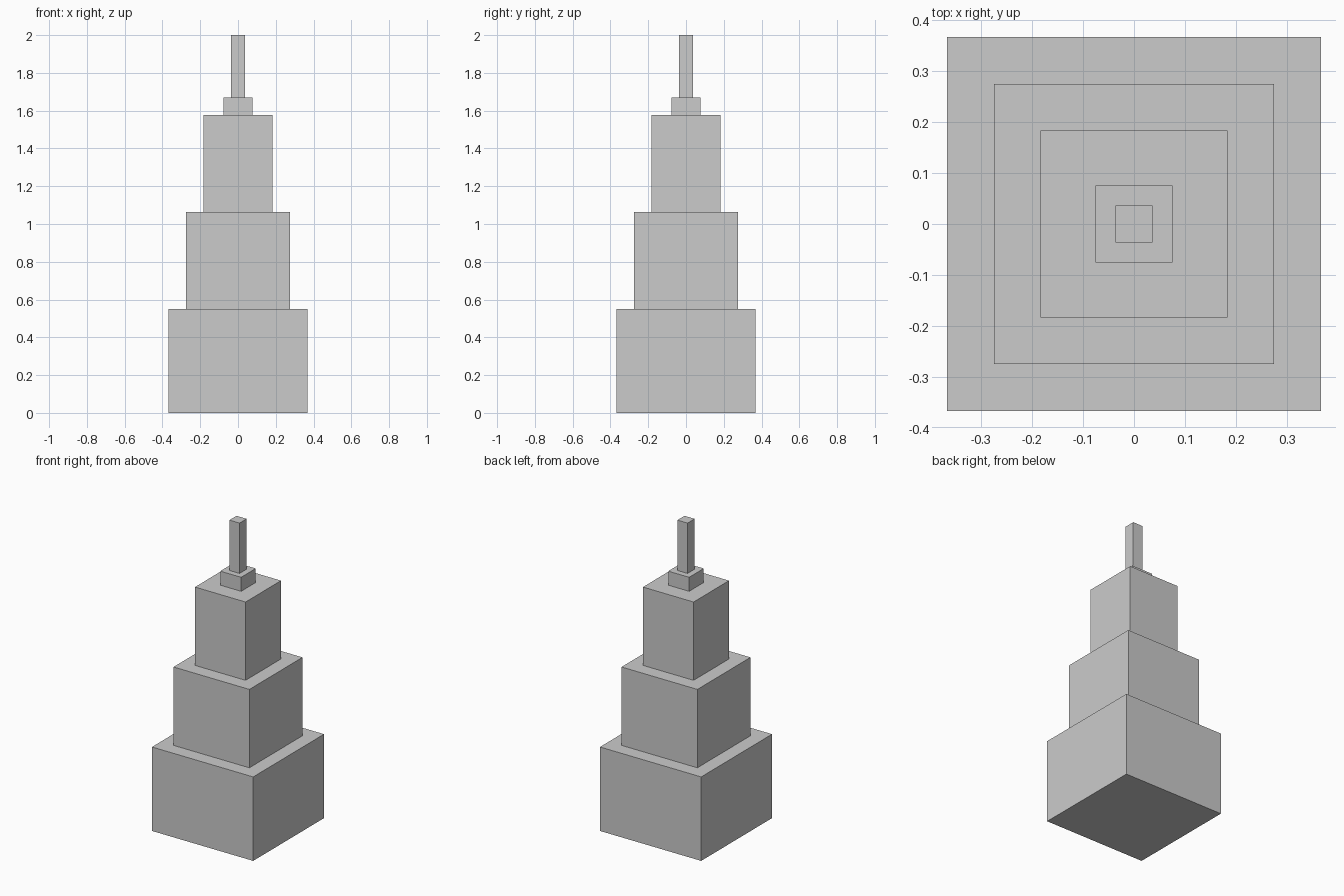
import bpy

if "Cube" in bpy.data.objects:
    bpy.data.objects.remove(bpy.data.objects["Cube"])

# Tiers from the ground up: name, half width, bottom z, top z
TIERS = [
    ("base_tier", 0.367, 0.0, 0.5505),
    ("middle_tier", 0.275, 0.5505, 1.0645),
    ("upper_tier", 0.1835, 1.0645, 1.578),
    ("spire_plinth", 0.0757, 1.578, 1.67),
    ("spire", 0.0367, 1.67, 2.0),
]


def add_block(name, half, z0, z1):
    bpy.ops.mesh.primitive_cube_add(size=1, location=(0, 0, (z0 + z1) / 2))
    block = bpy.context.object
    block.name = name
    block.scale = (2 * half, 2 * half, z1 - z0)
    bpy.ops.object.transform_apply(location=False, rotation=False, scale=True)


# Stepped tower
for tier in TIERS:
    add_block(*tier)
